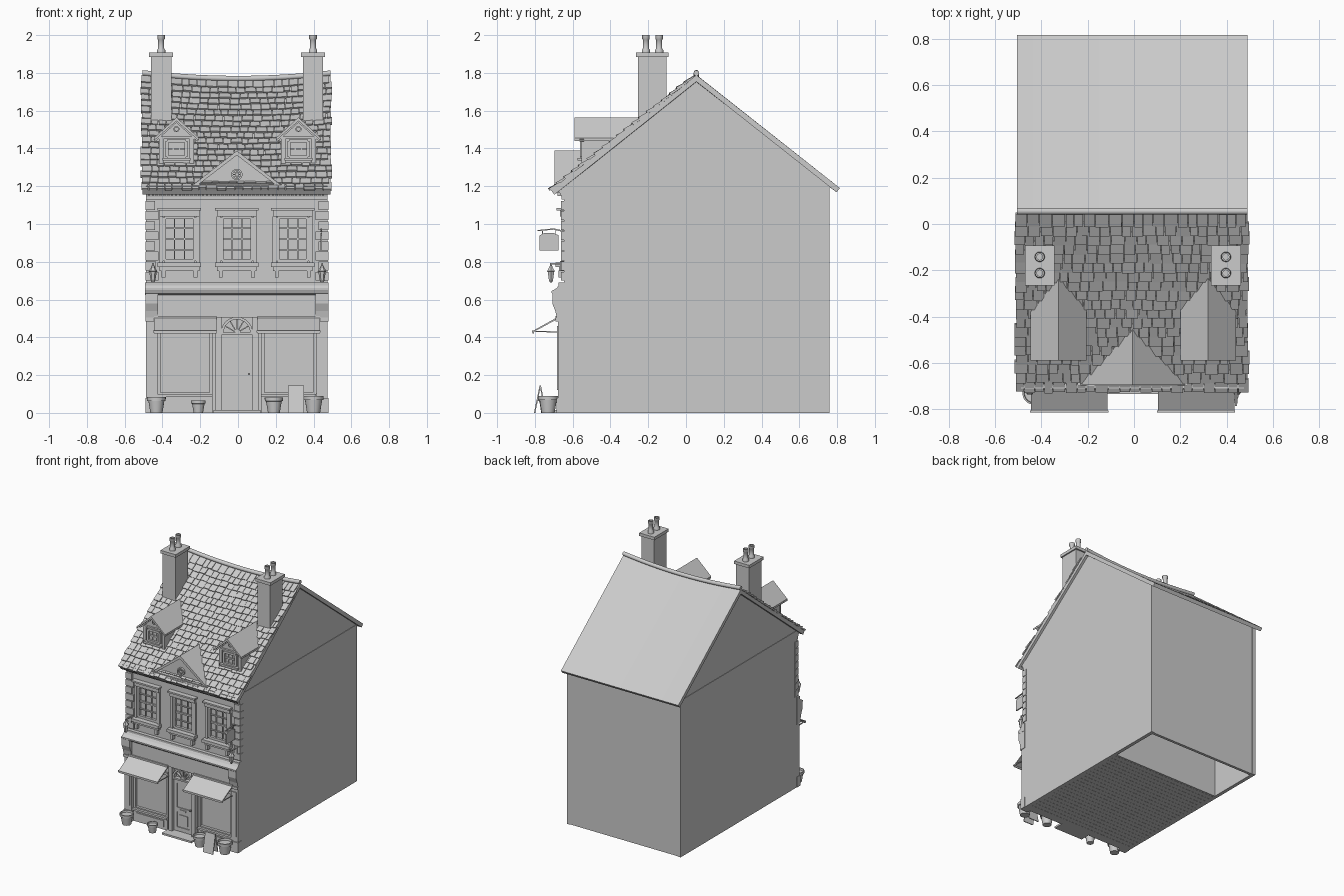
import bpy, bmesh, random
from math import sin, cos, pi, hypot
from mathutils import Vector

if "Cube" in bpy.data.objects:
    bpy.data.objects.remove(bpy.data.objects["Cube"])

random.seed(4)
C = -0.006                      # centre line of the facade
L, R = -0.487, 0.475            # outer faces of the side walls
RIDGE, EAVE_F, EAVE_B = (0.055, 1.80), (-0.715, 1.19), (0.815, 1.19)


# ---- helpers: a solid is a list of rings, skinned and capped ----
def box(x0, x1, y0, y1, z0, z1):
    return [[(x, y0, z0), (x, y1, z0), (x, y1, z1), (x, y0, z1)] for x in (x0, x1)]

def along_x(profile, xs):
    return [[(x, y, z) for y, z in profile] for x in xs]

def along_y(profile, y0, y1):
    return [[(x, y, z) for x, z in profile] for y in (y0, y1)]

def lathe(x, y, profile, n=16):
    return [[(x + r * cos(2 * pi * i / n), y + r * sin(2 * pi * i / n), z) for i in range(n)]
            for r, z in profile]

def arc_band(cx, cz, r0, r1, y0, y1, a0, a1, n=20):
    return [[(cx + r * cos(a), y, cz + r * sin(a)) for r, y in ((r0, y0), (r1, y0), (r1, y1), (r0, y1))]
            for a in (a0 + (a1 - a0) * i / n for i in range(n + 1))]

def bar(x0, z0, x1, z1, w, y0, y1):
    d = hypot(x1 - x0, z1 - z0)
    px, pz = -(z1 - z0) / d * w, (x1 - x0) / d * w
    return along_y([(x0 + px, z0 + pz), (x1 + px, z1 + pz), (x1 - px, z1 - pz), (x0 - px, z0 - pz)], y0, y1)

def make(name, solids, smooth=False):
    bm = bmesh.new()
    for rings in solids:
        n = len(rings[0])
        closed = (Vector(rings[0][0]) - Vector(rings[-1][0])).length < 1e-6
        vs = [[bm.verts.new(p) for p in r] for r in (rings[:-1] if closed else rings)]
        for a, b in zip(vs, vs[1:] + vs[:1] if closed else vs[1:]):
            for i in range(n):
                bm.faces.new((a[i], a[(i + 1) % n], b[(i + 1) % n], b[i]))
        if not closed:
            bm.faces.new(vs[0])
            bm.faces.new(vs[-1][::-1])
    bmesh.ops.recalc_face_normals(bm, faces=bm.faces)
    me = bpy.data.meshes.new(name)
    bm.to_mesh(me)
    bm.free()
    ob = bpy.data.objects.new(name, me)
    bpy.context.collection.objects.link(ob)
    if smooth:
        bpy.ops.object.select_all(action='DESELECT')
        ob.select_set(True)
        bpy.context.view_layer.objects.active = ob
        bpy.ops.object.shade_smooth_by_angle(angle=0.7)
    return ob

def sag(x, z):
    return z - 0.03 * max(0, 1 - (x / 0.5) ** 2) * min(1, max(0, (z - 1.2) / 0.6))

def window(cx, z0, z1, hw, y, cols, rows, f=0.014):
    s = [box(cx - hw, cx + hw, y + 0.012, y + 0.018, z0, z1)]
    s += [box(cx + k * hw - f / 2, cx + k * hw + f / 2, y - 0.008, y + 0.02, z0, z1) for k in (-1, 1)]
    s += [box(cx - hw, cx + hw, y - 0.008, y + 0.02, z - f / 2, z + f / 2) for z in (z0, z1)]
    for i in range(1, cols):
        x = cx - hw + 2 * hw * i / cols
        s.append(box(x - 0.003, x + 0.003, y + 0.002, y + 0.014, z0, z1))
    for i in range(1, rows):
        z, t = z0 + (z1 - z0) * i / rows, 0.006 if i * 2 == rows else 0.003
        s.append(box(cx - hw, cx + hw, y, y + 0.014, z - t, z + t))
    return s


# ---- walls ----
WIN = [(-0.31, 0.09), (C, 0.09), (0.29, 0.09)]
holes = [(x - h, x + h, 0.795, 1.04) for x, h in WIN]
holes += [(-0.425, -0.135, 0.09, 0.44), (0.123, 0.413, 0.09, 0.44), (C - 0.1, C + 0.1, 0, 0.51)]
xs = sorted({L, R} | {v for h in holes for v in h[:2]})
zs = sorted({0, 1.2} | {v for h in holes for v in h[2:]})
bm = bmesh.new()
for x0, x1 in zip(xs, xs[1:]):
    for z0, z1 in zip(zs, zs[1:]):
        mx, mz = (x0 + x1) / 2, (z0 + z1) / 2
        if not any(a < mx < b and c < mz < d for a, b, c, d in holes):
            bm.faces.new([bm.verts.new(p) for p in
                          ((x0, -0.647, z0), (x1, -0.647, z0), (x1, -0.647, z1), (x0, -0.647, z1))])
bmesh.ops.remove_doubles(bm, verts=bm.verts, dist=1e-5)
me = bpy.data.meshes.new("front_wall")
bm.to_mesh(me)
bm.free()
front = bpy.data.objects.new("front_wall", me)
bpy.context.collection.objects.link(front)
mod = front.modifiers.new("thickness", 'SOLIDIFY')
mod.thickness, mod.offset = 0.03, -1

for side, a, b, g in (("left", L, L + 0.027, 0.003), ("right", R - 0.027, R, -0.003)):
    make(side + "_wall", [box(a, b, -0.645, 0.76, 0, 1.2)])
    make(side + "_gable", [along_x([(-0.645, 1.2), (0.76, 1.2), (0.055, 1.765)], (a + g, b + g))])
make("back_wall", [box(L + 0.02, R - 0.02, 0.735, 0.756, 0, 1.2)])
make("floorboards", [box(L + 0.02, R - 0.02, y, y + 0.0385, 0, 0.012)
                     for y in (-0.63 + 0.04 * i for i in range(24))])
make("inner_partition", [box(L + 0.02, R - 0.02, 0.33, 0.345, 0, 1.2)])

# ---- roof ----
X = [-0.505 + 0.995 * i / 14 for i in range(15)]
deck = [(EAVE_F[0], 1.18), (RIDGE[0], 1.79), EAVE_B, (EAVE_B[0] - 0.018, 1.168),
        (RIDGE[0], 1.755), (EAVE_F[0] + 0.018, 1.155)]
make("roof_deck", [[[(x, y, sag(x, z)) for y, z in deck] for x in X]])
make("ridge_roll", [[[(x, RIDGE[0] + 0.015 * cos(a), sag(x, 1.8) + 0.015 * sin(a))
                      for a in (pi * i / 5 for i in range(10))] for x in X]], True)

# slates laid row by row on the front slope
dy, dz = RIDGE[0] - EAVE_F[0], RIDGE[1] - EAVE_F[1]
length = hypot(dy, dz)
cy, cz = dy / length, dz / length

def on_slope(x, v, n):
    return (x, EAVE_F[0] + v * cy - n * cz, sag(x, 1.18 + v * cz) + n * cy)

slates, rows = [], 19
step = (length - 0.02) / rows
for r in range(rows):
    x = -0.507 - random.uniform(0, 0.012)
    while x < 0.475:
        w = random.uniform(0.035, 0.06)
        x1 = min(x + w, 0.49 + random.uniform(0, 0.012))
        v0, v1 = r * step - random.uniform(0, 0.008), (r + 1.2) * step
        t = random.uniform(0.012, 0.017)
        slates.append([[on_slope(q, v0, 0), on_slope(q, v1, -0.004), on_slope(q, v1, 0.005), on_slope(q, v0, t)]
                       for q in (x, x1 - 0.003)])
        x = x1
make("roof_slates", slates)

# ---- chimneys ----
for side, x in (("left", -0.407), ("right", 0.397)):
    make(side + "_chimney", [box(x - 0.054, x + 0.054, -0.255, -0.103, 1.53, 1.885),
                             box(x - 0.064, x + 0.064, -0.265, -0.092, 1.885, 1.908)])
    pot = [(.022, 1.905), (.022, 1.92), (.016, 1.93), (.016, 1.975), (.02, 1.98), (.02, 2.0), (.013, 2.0), (.013, 1.94)]
    make(side + "_chimney_pots", [lathe(x, y, pot) for y in (-0.212, -0.142)], True)

# ---- dormers ----
for side, x in (("left", -0.326), ("right", 0.32)):
    make(side + "_dormer_walls", [along_y([(x - .09, 1.31), (x + .09, 1.31), (x + .09, 1.465), (x, 1.55), (x - .09, 1.465)],
                                          -0.545, -0.25)])
    make(side + "_dormer_roof", [along_y([(x - .12, 1.455), (x, 1.565), (x + .12, 1.455), (x + .12, 1.44),
                                          (x, 1.545), (x - .12, 1.44)], -0.59, -0.235)])
    make(side + "_dormer_trim", [bar(x + k * .115, 1.443, x, 1.547, .008, -0.565, -0.54) for k in (-1, 1)]
         + [box(x - .1, x + .1, -0.56, -0.54, 1.45, 1.462), box(x - .075, x + .075, -0.575, -0.54, 1.335, 1.35)]
         + [box(x + k * .08 - .012, x + k * .08 + .012, -0.553, -0.54, 1.32, 1.45) for k in (-1, 1)]
         + [arc_band(x, 1.502, .009, .016, -0.555, -0.54, 0, 2 * pi, 16)])
    make(side + "_dormer_window", window(x, 1.355, 1.44, .05, -0.553, 3, 2, .016))

# ---- central pediment ----
make("pediment", [along_y([(C - .215, 1.2), (C + .215, 1.2), (C, 1.37)], -0.675, -0.46)])
make("pediment_roof", [along_y([(C - .235, 1.205), (C, 1.388), (C + .235, 1.205), (C + .215, 1.2),
                                (C, 1.364), (C - .215, 1.2)], -0.695, -0.45)])
make("pediment_base", [box(C - .235, C + .235, -0.7, -0.6, 1.195, 1.212)])
make("round_window", [arc_band(C, 1.262, .021, .03, -0.69, -0.67, 0, 2 * pi, 24)]
     + [bar(C - .024 * cos(a), 1.262 - .024 * sin(a), C + .024 * cos(a), 1.262 + .024 * sin(a), .003, -0.684, -0.67)
        for a in (0, pi / 4, pi / 2, 3 * pi / 4)])

# ---- cornices and corner stones ----
make("eaves_cornice", [along_x([(-0.64, 1.13), (-0.66, 1.13), (-0.66, 1.145), (-0.668, 1.165), (-0.69, 1.17),
                                (-0.71, 1.185), (-0.71, 1.2), (-0.64, 1.2)], (L, R))])
make("dentils", [box(x, x + 0.011, -0.681, -0.65, 1.147, 1.166) for x in (L + 0.01 + 0.0205 * i for i in range(46))])
make("shop_cornice", [along_x([(-0.64, 0.625), (-0.7, 0.625), (-0.712, 0.635), (-0.712, 0.645), (-0.685, 0.66),
                               (-0.675, 0.675), (-0.675, 0.69), (-0.64, 0.69)], (L - .005, R + .005))])
make("shop_fascia", [box(L + .06, R - .06, -0.68, -0.64, 0.505, 0.625)])
quoins = []
for i in range(8):
    w, z = (0.065, 0.048)[i % 2], 0.7 + i * 0.0535
    quoins += [box(L - .004, L + w, -0.661, -0.62, z, z + .047), box(R - w, R + .004, -0.661, -0.62, z, z + .047)]
make("corner_stones", quoins)
for side, x in (("left", L), ("right", R - 0.06)):
    make(side + "_pilaster", [box(x, x + .06, -0.678, -0.64, 0, 0.5), box(x - .004, x + .064, -0.686, -0.64, 0, 0.08),
                              box(x + .012, x + .048, -0.684, -0.64, 0.12, 0.46),
                              box(x - .004, x + .064, -0.69, -0.64, 0.485, 0.505)])
    make(side + "_console", [along_x([(-0.64, .505), (-0.685, .505), (-0.692, .54), (-0.708, .58), (-0.708, .632),
                                      (-0.64, .632)], (x - .004, x + .064))])

# ---- upper windows ----
for label, (x, h) in zip(("left", "middle", "right"), WIN):
    make(label + "_window", window(x, 0.805, 1.035, .08, -0.645, 3, 4, .018))
    make(label + "_window_surround", [box(x - .115, x + .115, -0.685, -0.64, 1.072, 1.084),
                                      box(x - .105, x + .105, -0.668, -0.64, 1.04, 1.072),
                                      box(x - .115, x + .115, -0.69, -0.64, 0.772, 0.795),
                                      box(x - .105, x + .105, -0.672, -0.64, 0.752, 0.772)]
         + [box(x + k * .097 - .01, x + k * .097 + .01, -0.66, -0.64, 0.795, 1.04) for k in (-1, 1)]
         + [box(x + k * .085 - .01, x + k * .085 + .01, -0.676, -0.64, 0.716, 0.755) for k in (-1, 1)])

# ---- shop windows and awnings ----
for side, x0, x1 in (("left", -0.425, -0.135), ("right", 0.123, 0.413)):
    m = (x0 + x1) / 2
    make(side + "_shop_window", window(m, 0.1, 0.43, 0.138, -0.648, 1, 1, .018))
    make(side + "_shop_base", [box(x0, x1, -0.66, -0.64, 0, 0.085), box(x0, x1, -0.675, -0.64, 0.085, 0.1),
                               box(x0 + .03, x1 - .03, -0.666, -0.64, 0.02, 0.07)])
    a, b = m - 0.165, m + 0.165
    make(side + "_awning", [along_x([(-0.675, .51), (-0.81, .435), (-0.812, .42), (-0.806, .42), (-0.804, .43),
                                     (-0.675, .5)], (a, b))])
    make(side + "_awning_frame", [box(a, b, -0.69, -0.65, 0.498, 0.514), box(a - .004, b + .004, -0.814, -0.806, .426, .436)]
         + [along_x([(-0.65, .43), (-0.8, .435), (-0.8, .429), (-0.65, .424)], (q, q + .006)) for q in (a, b - .006)])

# ---- door ----
make("door", [box(C - .082, C + .082, -0.648, -0.63, 0.015, 0.415)]
     + [box(C + k * .066 - .014, C + k * .066 + .014, -0.655, -0.64, 0.02, 0.41) for k in (-1, 1)]
     + [box(C - .08, C + .08, -0.655, -0.64, z0, z1) for z0, z1 in ((.02, .05), (.165, .2), (.385, .41))]
     + [box(C - .035, C + .035, -0.653, -0.64, 0.07, 0.145), box(C - .025, C + .025, -0.66, -0.65, .178, .188),
        box(C + .06, C + .07, -0.672, -0.65, .2, .21)])
make("door_frame", [box(C + k * .098 - .016, C + k * .098 + .016, -0.672, -0.63, 0, 0.505) for k in (-1, 1)]
     + [box(C - .1, C + .1, -0.666, -0.63, .413, .425), box(C - .1, C + .1, -0.636, -0.625, .42, .51)])
make("fanlight", [arc_band(C, .424, .07, .084, -0.668, -0.63, 0, pi), arc_band(C, .424, .0, .02, -0.66, -0.63, 0, pi, 10)]
     + [bar(C, .424, C + .075 * cos(a), .424 + .075 * sin(a), .003, -0.655, -0.635)
        for a in (pi * i / 6 for i in range(1, 6))])
make("door_step", [box(C - .125, C + .125, -0.735, -0.63, 0, 0.014)])

# ---- lanterns and hanging sign ----
for side, x in (("left", -0.45), ("right", 0.445)):
    make(side + "_lantern", [lathe(x, -0.715, [(.006, .69), (.012, .7), (.02, .748), (.024, .75), (.012, .768), (.004, .785)], 6),
                             box(x - .004, x + .004, -0.72, -0.65, .785, .793),
                             box(x - .012, x + .012, -0.667, -0.64, .75, .805)])
make("hanging_sign", [along_x([(-0.775, .86), (-0.675, .86), (-0.675, .94), (-0.7, .952), (-0.75, .952), (-0.775, .94)],
                              (0.436, 0.446))])
make("sign_bracket", [along_x([(-0.64, .955), (-0.7, .97), (-0.785, .962), (-0.785, .968), (-0.7, .977), (-0.64, .963)],
                              (0.437, 0.445))]
     + [box(0.439, 0.443, y - .002, y + .002, .94, .972) for y in (-0.69, -0.76)])

# ---- plant pots and pavement board ----
for i, (x, y, s) in enumerate(((-0.432, -0.73, 1), (-0.21, -0.735, .78), (0.19, -0.735, .98), (0.40, -0.73, 1.08))):
    make(f"plant_pot_{i + 1}", [lathe(x, y, [(r * s, z * s) for r, z in (
        (.032, 0), (.042, .062), (.049, .064), (.05, .083), (.043, .084), (.041, .07))], 20)], True)
make("pavement_board", [along_x([(f, 0), (f + .007, 0), (-0.768, .145), (-0.775, .145)], (0.265, 0.35)) for f in (-0.805, -0.745)])
